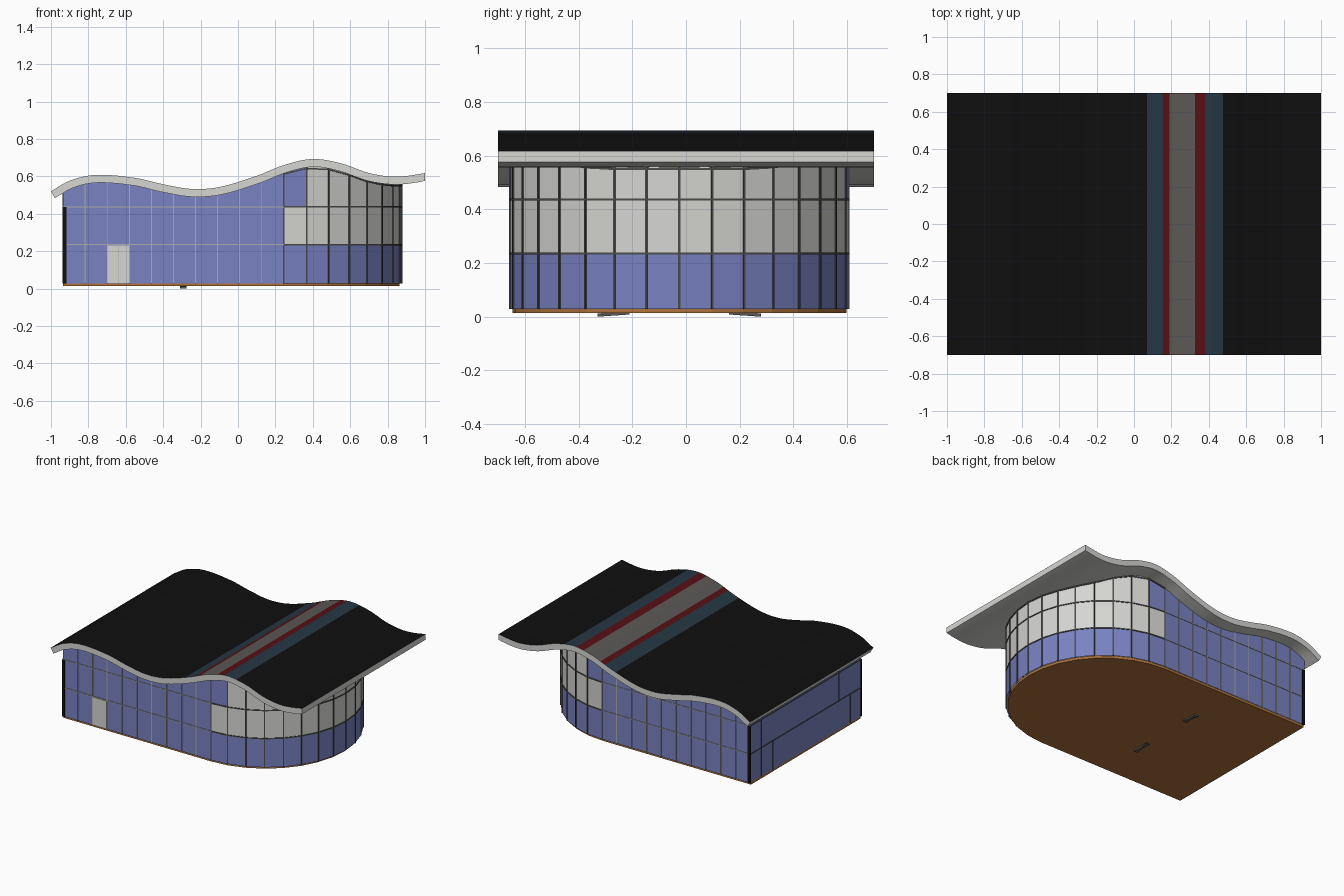
import bpy, math
from mathutils import Vector

if "Cube" in bpy.data.objects:
    bpy.data.objects.remove(bpy.data.objects["Cube"])

def mat(name, r, g, b):
    m = bpy.data.materials.new(name)
    m.diffuse_color = (r, g, b, 1)
    m.use_nodes = True
    m.node_tree.nodes["Principled BSDF"].inputs["Base Color"].default_value = m.diffuse_color
    return m

BLUE = mat("blue_panel", 0.19, 0.225, 0.54)
PALE = mat("pale_grey", 0.67, 0.67, 0.65)
TRIM = mat("light_trim", 0.42, 0.42, 0.42)
DARK = mat("dark_frame", 0.07, 0.07, 0.065)
BROWN = mat("brown_floor", 0.43, 0.17, 0.045)
BLACK = mat("roof_black", 0.005, 0.005, 0.005)
TEAL = mat("stripe_teal", 0.019, 0.038, 0.058)
RED = mat("stripe_red", 0.095, 0.005, 0.007)
GREY = mat("stripe_grey", 0.105, 0.098, 0.092)

def make(name, verts, faces, mats, idx=None):
    me = bpy.data.meshes.new(name)
    me.from_pydata([tuple(v) for v in verts], [], faces)
    for m in mats:
        me.materials.append(m)
    if idx:
        for p, i in zip(me.polygons, idx):
            p.material_index = i
    ob = bpy.data.objects.new(name, me)
    bpy.context.collection.objects.link(ob)
    return ob

# roof profile: smooth curve through a few heights
PROF = [(-1.0, .52), (-.9, .577), (-.76, .608), (-.55, .592), (-.4, .558), (-.25, .533),
        (-.1, .543), (.1, .603), (.25, .662), (.4, .693), (.55, .67), (.7, .618),
        (.82, .599), (.9, .602), (1.0, .618)]

def height(x):
    x = max(-1, min(1, x))
    n = len(PROF)
    i = max(k for k in range(n - 1) if PROF[k][0] <= x)
    def slope(k):
        a, b = PROF[max(k - 1, 0)], PROF[min(k + 1, n - 1)]
        return (b[1] - a[1]) / (b[0] - a[0])
    (x0, z0), (x1, z1) = PROF[i], PROF[i + 1]
    d = x1 - x0
    t = (x - x0) / d
    return ((2*t**3 - 3*t*t + 1) * z0 + (t**3 - 2*t*t + t) * d * slope(i)
            + (3*t*t - 2*t**3) * z1 + (t**3 - t*t) * d * slope(i + 1))

# roof slab with coloured stripes on the top
STRIPES = [(.07, .155, 2), (.155, .19, 3), (.19, .325, 4), (.325, .38, 3), (.38, .475, 2)]
edges = {e for s in STRIPES for e in s[:2]}
xs = sorted({round(-1 + k * .025, 4) for k in range(81)} | edges)
rv, rf, ri = [], [], []
for x in xs:
    z = height(x)
    s = (height(x + .005) - height(x - .005)) / (min(1, x + .005) - max(-1, x - .005))
    n = Vector((-s, 1)).normalized() * .042
    bx, bz = min(1, x - n.x), z - n.y
    rv += [(x, -.7, z), (x, .7, z), (bx, -.7, bz), (bx, .7, bz)]
for k in range(len(xs) - 1):
    a, b = 4 * k, 4 * k + 4
    mx = (xs[k] + xs[k + 1]) / 2
    rf += [(a, b, b + 1, a + 1), (a + 2, a + 3, b + 3, b + 2),
           (a, a + 2, b + 2, b), (a + 1, b + 1, b + 3, a + 3)]
    ri += [next((c for l, r, c in STRIPES if l < mx < r), 1), 0, 0, 0]
e = 4 * (len(xs) - 1)
rf += [(0, 1, 3, 2), (e, e + 2, e + 3, e + 1)]
ri += [0, 0]
roof = make("wavy_roof", rv, rf, [PALE, BLACK, TEAL, RED, GREY], ri)
bpy.context.view_layer.objects.active = roof
roof.select_set(True)
bpy.ops.object.shade_smooth_by_angle(angle=math.radians(30))

# footprint: straight sides and a half-round right end
XL, XC, YC, R = -.935, .245, -.025, .63
front = [Vector((XL + .118 * k, YC - R)) for k in range(10)]
arc = [Vector((XC + R * math.cos(t), YC + R * math.sin(t)))
       for t in (math.radians(-90 + 11.25 * k) for k in range(17))]
back = [Vector((p.x, 2 * YC - p.y)) for p in reversed(front)]
nodes = front + arc + back
Z0, Z1, Z2 = .028, .235, .437

def under(x):
    return height(x) - .03

# wall panels, coloured by row and position
wv, wf, wi = [], [], []
SUB = 4
for k, a in enumerate(nodes):
    b = nodes[(k + 1) % len(nodes)]
    mx = (a.x + b.x) / 2
    for s in range(SUB):
        p, q = a.lerp(b, s / SUB), a.lerp(b, (s + 1) / SUB)
        c = len(wv)
        for v in (p, q):
            wv += [(v.x, v.y, z) for z in (Z0, Z1, Z2, under(v.x))]
        wf += [(c + r, c + 4 + r, c + 5 + r, c + 1 + r) for r in range(3)]
        wi += [0, int(mx > XC), int(mx > XC + .12)]
make("wall_panels", wv, wf, [BLUE, PALE], wi)

# floor slab
inset = [Vector((XL + (p.x - XL) * .993, YC + (p.y - YC) * .988)) for p in nodes]
n = len(inset)
make("floor_slab", [(p.x, p.y, z) for z in (.014, .032) for p in inset],
     [tuple(range(n))[::-1], tuple(range(n, 2 * n))]
     + [(k, (k + 1) % n, n + (k + 1) % n, n + k) for k in range(n)], [BROWN])

# thin bars collected into one mesh per colour
BOX = [(0, 1, 3, 2), (4, 6, 7, 5), (0, 4, 5, 1), (2, 3, 7, 6), (0, 2, 6, 4), (1, 5, 7, 3)]

class Bars:
    def __init__(self):
        self.v, self.f = [], []
    def add(self, a, b, out, w, d=.004):
        a, b, out = Vector(a), Vector(b), Vector(out)
        side = (b - a).normalized().cross(out) * w / 2
        c = len(self.v)
        self.v += [p + side * i + out * d * j for p in (a, b) for i in (-1, 1) for j in (-1, 1)]
        self.f += [tuple(c + i for i in q) for q in BOX]

light, dark = Bars(), Bars()
for k, a in enumerate(nodes):
    b = nodes[(k + 1) % n]
    d = (b - a).normalized()
    out = (d.y, -d.x, 0)
    curved = XC - .01 < (a.x + b.x) / 2 and len(front) <= k < len(front) + 16
    bars, w = (dark, .008) if curved else (light, .005)
    if k == n - 1:
        bars, w = dark, .006
    for z in (Z1, Z2):
        bars.add((a.x, a.y, z), (b.x, b.y, z), out, w)
    if curved:
        dark.add((a.x, a.y, under(a.x) - .018), (b.x, b.y, under(b.x) - .018), out, w)
        r = Vector((a.x - XC, a.y - YC, 0)).normalized()
    else:
        r = Vector((0, math.copysign(1, a.y - YC), 0))
    if 0 < k < n - 1:
        bars.add((a.x, a.y, Z0), (a.x, a.y, under(a.x)), r, w)
# left wall joints
for y, lo, hi in ((.48, Z0, Z2), (.35, Z0, Z1), (-.4, Z1, under(XL)), (-.53, Z0, Z1)):
    dark.add((XL, y, lo), (XL, y, hi), (-1, 0, 0), .006)
make("light_mullions", light.v, light.f, [TRIM])
make("dark_mullions", dark.v, dark.f, [DARK])

# black corner posts
posts = Bars()
for y in (YC - R, YC + R):
    posts.add((XL + .008, y, Z0), (XL + .008, y, Z2), (0, 1, 0), .02, .005)
make("corner_posts", posts.v, posts.f, [BLACK])

# double door with a centre gap
door, gap = Bars(), Bars()
for k in (0, 1):
    x = XL + .236 + .0295 + .059 * k
    door.add((x, YC - R, Z0 + .002), (x, YC - R, Z1 - .004), (0, -1, 0), .056, .0045)
gap.add((XL + .295, YC - R, Z0), (XL + .295, YC - R, Z1), (0, -1, 0), .004, .004)
make("door_leaves", door.v, door.f, [PALE])
make("door_gap", gap.v, gap.f, [TRIM])

# small waisted feet under the floor
for name, y, s in (("foot_front", -.27, 1), ("foot_back", .22, -1)):
    out = [(-.06, -.018), (0, -.007), (.06, -.018), (.06, .018), (0, .007), (-.06, .018)]
    fv = [(-.293 + q, y + p, z + (p * s + .06) * .07) for z in (0, .012) for p, q in out]
    make(name, fv, [(0, 1, 4, 5), (1, 2, 3, 4), (6, 11, 10, 7), (7, 10, 9, 8)]
         + [(k, 6 + k, 6 + (k + 1) % 6, (k + 1) % 6) for k in range(6)], [GREY])
